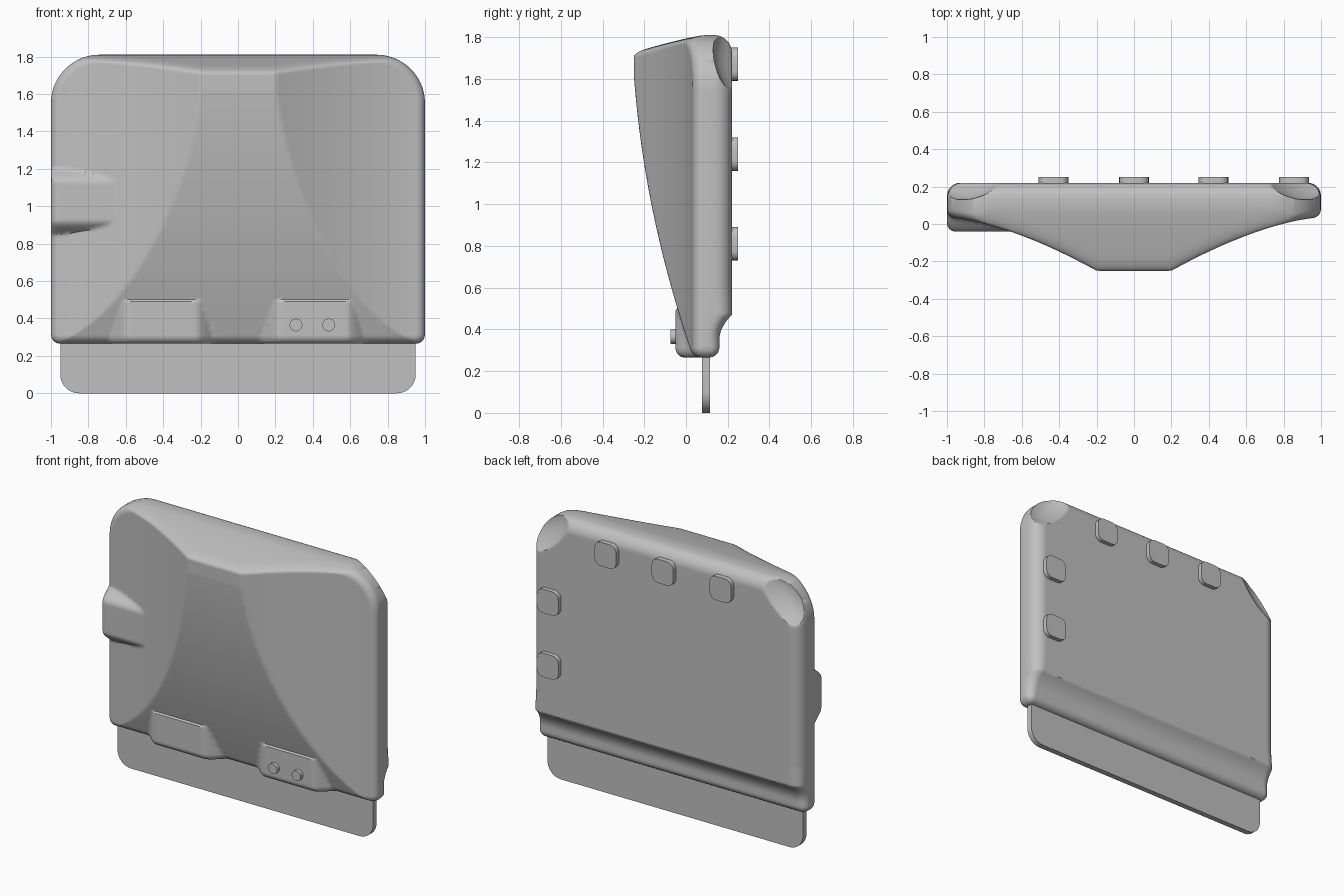
import bpy, bmesh, math

cube = bpy.data.objects.get("Cube")
if cube:
    bpy.data.objects.remove(cube, do_unlink=True)

grey = bpy.data.materials.new("plain_grey")
grey.use_nodes = True
COLOUR = (0.53, 0.53, 0.53, 1)
grey.diffuse_color = COLOUR
grey.node_tree.nodes["Principled BSDF"].inputs["Base Color"].default_value = COLOUR

LOW, HIGH = 0.265, 1.81          # bottom and top of the shell
MID, HALF = (LOW + HIGH) / 2, (HIGH - LOW) / 2
TOP_R, BOTTOM_R = 0.26, 0.05     # outline corner radii


def clamp(v):
    return max(0.0, min(1.0, v))


def finish(bm, name, angle=35):
    bmesh.ops.recalc_face_normals(bm, faces=bm.faces)
    mesh = bpy.data.meshes.new(name)
    bm.to_mesh(mesh)
    bm.free()
    mesh.materials.append(grey)
    ob = bpy.data.objects.new(name, mesh)
    bpy.context.collection.objects.link(ob)
    bpy.ops.object.select_all(action="DESELECT")
    ob.select_set(True)
    bpy.context.view_layer.objects.active = ob
    bpy.ops.object.shade_smooth_by_angle(angle=math.radians(angle))
    return ob


# Outline helpers
def corner_drop(x, r):
    over = max(0.0, abs(x) - (1 - r))
    return r - math.sqrt(max(0.0, r * r - over * over))


def inset(x, z):
    """Distance from a point inside the outline to the outline."""
    r = TOP_R if z > MID else BOTTOM_R
    qx, qz = abs(x) - (1 - r), abs(z - MID) - (HALF - r)
    return max(0.0, r - math.hypot(max(qx, 0), max(qz, 0)) - min(max(qx, qz), 0))


def fillet(d, r):
    return r - math.sqrt(max(0.0, r * r - (r - d) ** 2)) if d < r else 0.0


def flare(e, w):
    """Raised pad that sinks smoothly into the shell over width w."""
    t = e / w
    return 0.09 * t * t * (3 - 2 * t) if t < 1 else 1.0


def smooth_max(a, b, k):
    h = max(k - abs(a - b), 0) / k
    return max(a, b) + h * h * k / 4


# Front: flared sides, curved centre, sloping top, two pads and a side lug
def front_y(x, z):
    side = 0.035 - 0.285 * (min(1, (1 - abs(x)) / 0.8)) ** 1.55
    f = (z - 0.28) / 1.4
    centre = 0.03 - 0.284 * f * (1 + 0.7 * (1 - f))
    y = max(side, centre)
    y = smooth_max(y, 0.05 + (z - HIGH) / 0.27, 0.09)
    if z < 0.5:
        out = max(0.0, abs(abs(x) - 0.405) - 0.175)
        y = min(y, -0.05 + flare(out, 0.14))
    if x < -0.6:
        out = max(0.0, abs(z - 1.025) - 0.1)
        y = min(y, -0.04 + flare(out, 0.11))
    return y + fillet(inset(x, z), 0.045)


# Back: flat panel, stepped lower edge and scooped top corners
def back_y(x, z):
    y = 0.16 + 0.06 * clamp((z - 0.35) / 0.12) ** 2
    y -= fillet(inset(x, z), 0.05 + 0.035 * clamp((z - 0.3) / 0.3))
    dx, dz = abs(x) - 0.92, z - 1.74
    along, inward = (dx - dz) / math.sqrt(2), (dx + dz) / math.sqrt(2)
    q = (along / 0.28) ** 2 + (inward / 0.15) ** 2
    return min(y, 0.22 - 0.09 * (1 - q))


def spread(n):
    """Values from -1 to 1, closer together towards the ends."""
    us = [2 * i / n - 1 for i in range(n + 1)]
    return [0.25 * u + 0.75 * math.sin(u * math.pi / 2) for u in us]


def build_shell():
    bm = bmesh.new()
    cols, rows = spread(168), spread(160)
    layers = []
    for depth in (front_y, back_y):
        layer = []
        for x in cols:
            lo = LOW + corner_drop(x, BOTTOM_R)
            hi = HIGH - corner_drop(x, TOP_R)
            zs = [lo + (hi - lo) * (t + 1) / 2 for t in rows]
            layer.append([bm.verts.new((x, depth(x, z), z)) for z in zs])
        for a, b in zip(layer, layer[1:]):
            for j in range(len(rows) - 1):
                bm.faces.new((a[j], b[j], b[j + 1], a[j + 1]))
        layers.append(layer)

    # Rim joining front and back
    def rim(g):
        return (g[0][:-1] + [c[-1] for c in g[:-1]]
                + g[-1][:0:-1] + [c[0] for c in g[:0:-1]])
    f, b = rim(layers[0]), rim(layers[1])
    for i in range(len(f)):
        j = (i + 1) % len(f)
        bm.faces.new((f[i], f[j], b[j], b[i]))
    return finish(bm, "shell", 40)


def rounded_plate(name, x, z, w, h, y0, y1, radii, steps):
    """Rounded rectangle in x and z, extruded from y0 to y1.
    radii: bottom corners, top corners."""
    bm = bmesh.new()
    verts = []
    for k, (sx, sz) in enumerate(((1, 1), (-1, 1), (-1, -1), (1, -1))):
        r = radii[1] if sz > 0 else radii[0]
        for i in range(steps + 1):
            a = math.pi / 2 * (k + i / steps)
            verts.append(bm.verts.new((x + sx * (w / 2 - r) + r * math.cos(a), y0,
                                       z + sz * (h / 2 - r) + r * math.sin(a))))
    face = bm.faces.new(verts)
    geom = bmesh.ops.extrude_face_region(bm, geom=[face], use_keep_orig=True)["geom"]
    for v in geom:
        if isinstance(v, bmesh.types.BMVert):
            v.co.y = y1
    return finish(bm, name, 30)


build_shell()

# Thin blade below the shell
rounded_plate("lower_blade", 0, 0.16, 1.9, 0.32, 0.077, 0.115, (0.1, 0.01), 10)

# Pegs on the back
PEGS = [(-0.43, 1.67), (0, 1.67), (0.425, 1.67), (0.855, 1.24), (0.855, 0.81)]
for i, (x, z) in enumerate(PEGS):
    rounded_plate(f"back_peg_{i + 1}", x, z, 0.16, 0.16, 0.19, 0.25, (0.045, 0.045), 4)

# Round buttons on the left front pad
for i, x in enumerate((0.31, 0.485)):
    rounded_plate(f"front_button_{i + 1}", x, 0.365, 0.068, 0.068,
                  -0.075, -0.03, (0.0335, 0.0335), 8)
